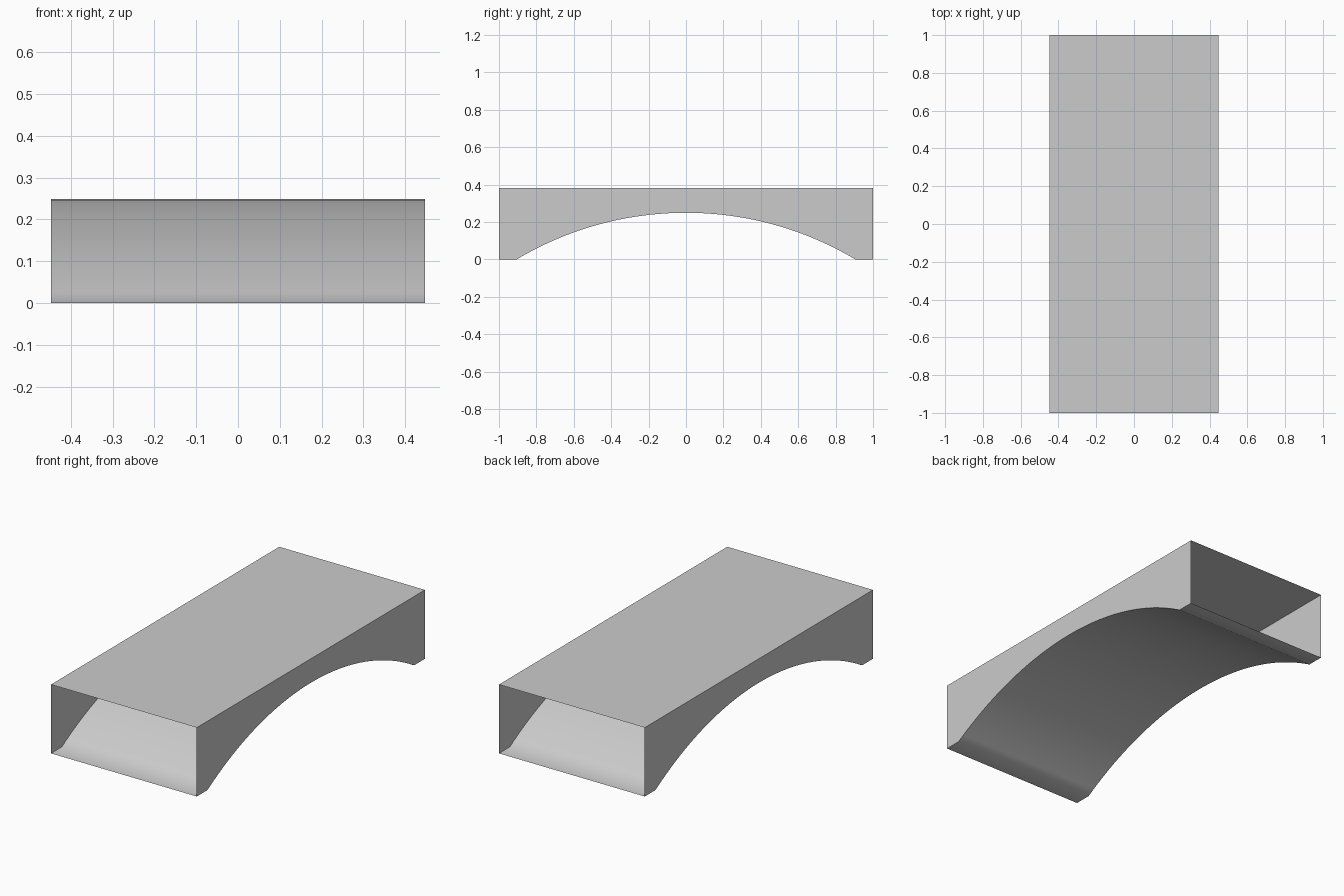
import bpy, bmesh, math

old = bpy.data.objects.get("Cube")
if old:
    bpy.data.objects.remove(old, do_unlink=True)

W, L, H = 0.447, 1.0, 0.382      # half width, half length, height
SPAN, RISE = 0.905, 0.249        # half span and rise of the arch
SEGMENTS = 40

grey = bpy.data.materials.new("light grey")
grey.use_nodes = True
colour = (0.6, 0.6, 0.6, 1)
grey.diffuse_color = colour
grey.node_tree.nodes["Principled BSDF"].inputs["Base Color"].default_value = colour


def arch_profile():
    """Flat feet joined by a circular arc, as (y, z) points."""
    radius = (SPAN ** 2 + RISE ** 2) / (2 * RISE)
    half = math.asin(SPAN / radius)
    angles = [half * (2 * i / SEGMENTS - 1) for i in range(SEGMENTS + 1)]
    arc = [(radius * math.sin(a), RISE - radius * (1 - math.cos(a))) for a in angles]
    return [(-L, 0)] + arc + [(L, 0)]


def make_object(name, build):
    bm = bmesh.new()
    build(bm)
    mesh = bpy.data.meshes.new(name)
    bm.to_mesh(mesh)
    bm.free()
    mesh.materials.append(grey)
    obj = bpy.data.objects.new(name, mesh)
    bpy.context.collection.objects.link(obj)
    return obj


def side_wall(bm, side):
    points = arch_profile() + [(L, H), (-L, H)]
    if side < 0:
        points.reverse()
    bm.faces.new([bm.verts.new((side * W, y, z)) for y, z in points])


def top_sheet(bm):
    corners = [(-W, -L), (W, -L), (W, L), (-W, L)]
    bm.faces.new([bm.verts.new((x, y, H)) for x, y in corners])


def arch_sheet(bm):
    rows = [[bm.verts.new((x, y, z)) for x in (-W, W)] for y, z in arch_profile()]
    for a, b in zip(rows, rows[1:]):
        bm.faces.new((a[0], b[0], b[1], a[1]))


# Flat deck and the two arched side walls; both ends stay open
make_object("deck", top_sheet)
for name, side in (("left_wall", 1), ("right_wall", -1)):
    make_object(name, lambda bm: side_wall(bm, side))

# Smooth arched underside running into the flat feet
underside = make_object("arched_underside", arch_sheet)
underside.data.shade_smooth()
